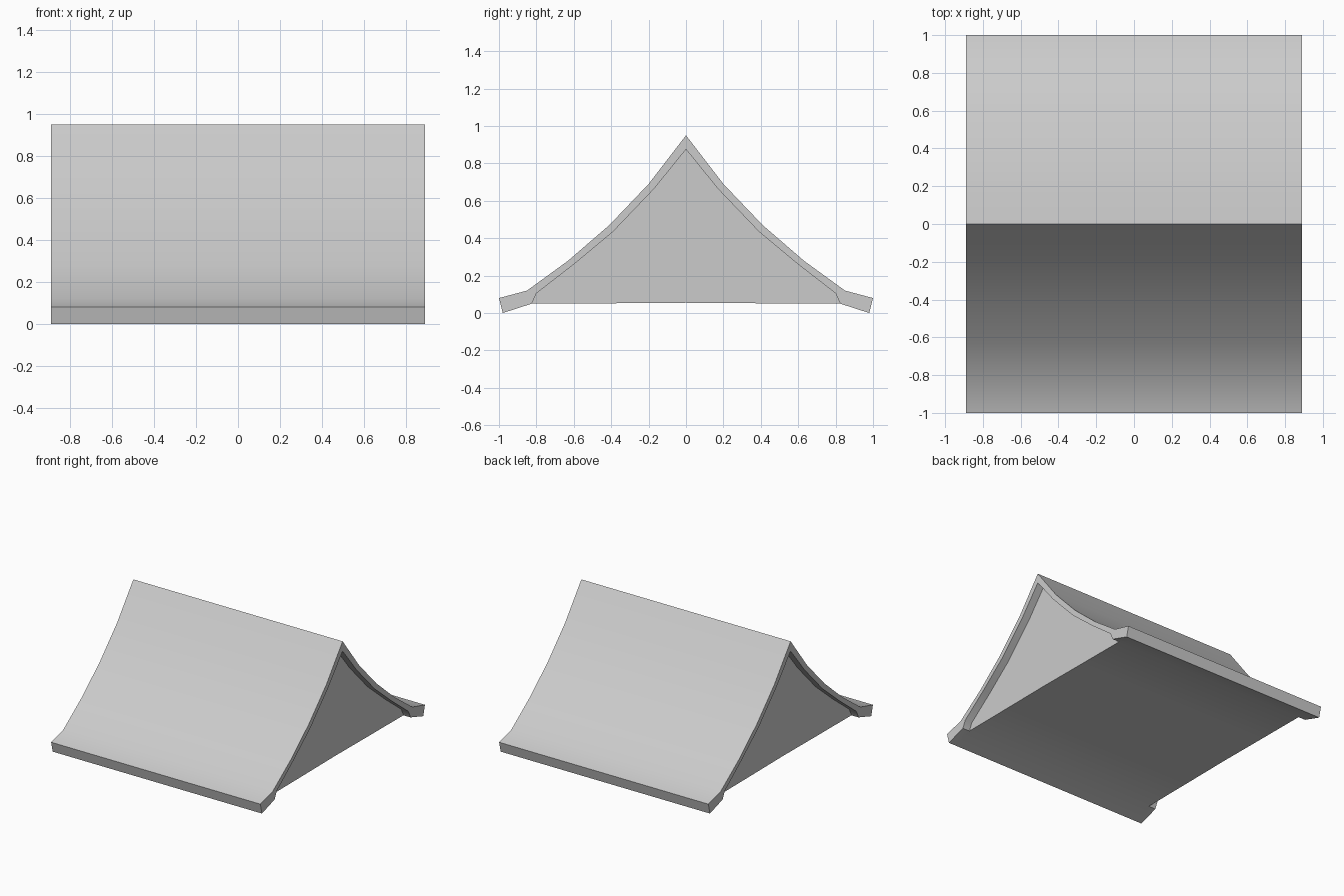
import bpy
import bmesh
from math import radians

if "Cube" in bpy.data.objects:
    bpy.data.objects.remove(bpy.data.objects["Cube"])

HALF_LEN = 0.89     # roof half length along x
GABLE_X = 0.83      # gable walls sit slightly inside the roof ends
CUTS = [-HALF_LEN, -GABLE_X, GABLE_X, HALF_LEN]

# Half profiles (y, z), ridge to eave
OUTER = [(0, 0.95), (0.2, 0.69), (0.41, 0.47), (0.63, 0.28), (0.85, 0.12), (1.0, 0.08)]
INNER = [(0, 0.875), (0.17, 0.665), (0.39, 0.435), (0.6, 0.26), (0.8, 0.105), (0.825, 0.05)]
EAVE_TIP = (0.98, 0.0)
FLOOR = [(0.825, 0.05), (0.41, 0.052), (0, 0.055)]

bm = bmesh.new()


def face(points):
    bm.faces.new([bm.verts.new(p) for p in points])


def strip(profile, spans, side):
    """Extrude an open y-z profile along x over the given spans."""
    for (y0, z0), (y1, z1) in zip(profile, profile[1:]):
        for a, b in spans:
            face([(a, side * y0, z0), (b, side * y0, z0),
                  (b, side * y1, z1), (a, side * y1, z1)])


spans = list(zip(CUTS, CUTS[1:]))
for side in (-1, 1):
    # Curved roof slope, eave edge and eave underside
    strip(OUTER + [EAVE_TIP, INNER[-1]], spans, side)
    # Underside of the end overhangs
    strip(INNER, [spans[0], spans[2]], side)
    # Flat base between the eaves
    strip(FLOOR, [spans[1]], side)
    for end in (-1, 1):
        # Roof end trim
        x = end * HALF_LEN
        n = len(INNER) - 1
        for i in range(n - 1):
            face([(x, side * y, z) for y, z in
                  (OUTER[i], OUTER[i + 1], INNER[i + 1], INNER[i])])
        face([(x, side * y, z) for y, z in
              (OUTER[n - 1], OUTER[n], EAVE_TIP, INNER[n], INNER[n - 1])])
        # Gable wall half
        face([(end * GABLE_X, side * y, z) for y, z in INNER + FLOOR[1:]])

bmesh.ops.remove_doubles(bm, verts=bm.verts, dist=0.0005)
bmesh.ops.recalc_face_normals(bm, faces=bm.faces)

mesh = bpy.data.meshes.new("gable_roof")
bm.to_mesh(mesh)
bm.free()
roof = bpy.data.objects.new("gable_roof", mesh)
bpy.context.collection.objects.link(roof)
bpy.context.view_layer.objects.active = roof
roof.select_set(True)
bpy.ops.object.shade_smooth_by_angle(angle=radians(30))
